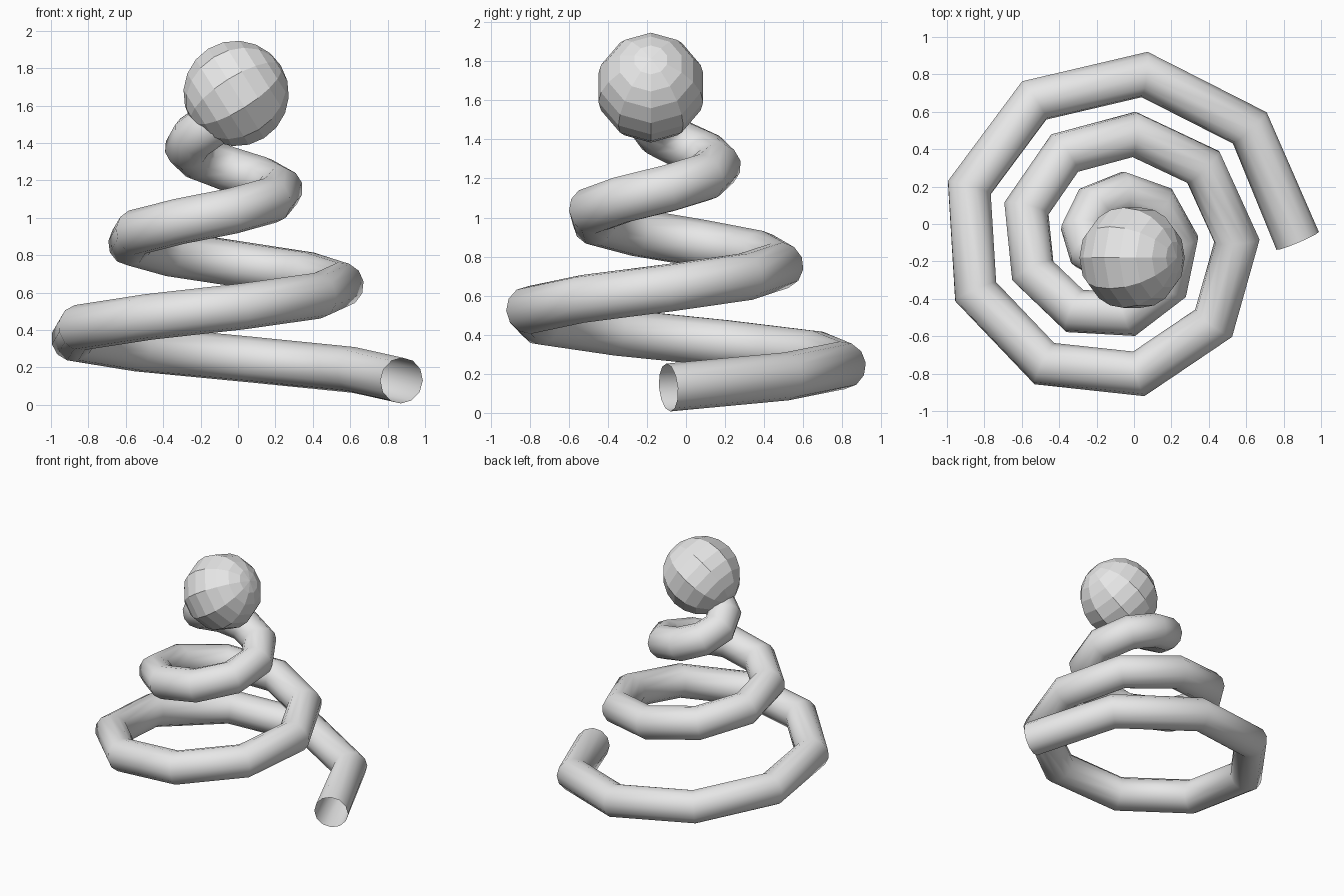
import bpy
from math import cos, sin, radians
from mathutils import Matrix

if "Cube" in bpy.data.objects:
    bpy.data.objects.remove(bpy.data.objects["Cube"], do_unlink=True)

# Single light grey material
grey = bpy.data.materials.new("light_grey")
grey.use_nodes = True
COLOUR = (0.8, 0.8, 0.8, 1)
grey.diffuse_color = COLOUR
grey.node_tree.nodes["Principled BSDF"].inputs["Base Color"].default_value = COLOUR

# Spiral path: nine straight segments per turn, three turns up to the axis
STEPS, TURNS = 9, 3
AXIS_X, AXIS_Y = -0.10, -0.09
BASE_RADIUS, BASE_Z, PITCH = 0.975, 0.13, 0.51


def spiral_point(i):
    angle = radians(360 / STEPS * i)
    r = BASE_RADIUS * (1 - i / (STEPS * TURNS))
    return (AXIS_X + r * cos(angle), AXIS_Y + r * sin(angle),
            BASE_Z + PITCH * i / STEPS)


# Coil: open round tube swept along the path
curve = bpy.data.curves.new("coil", "CURVE")
curve.dimensions = "3D"
curve.bevel_depth = 0.123
curve.bevel_resolution = 4
curve.use_fill_caps = False
spline = curve.splines.new("POLY")
spline.points.add(STEPS * TURNS)
for i, point in enumerate(spline.points):
    point.co = (*spiral_point(i), 1)
coil = bpy.data.objects.new("coil", curve)
bpy.context.collection.objects.link(coil)
bpy.ops.object.select_all(action="DESELECT")
coil.select_set(True)
bpy.context.view_layer.objects.active = coil
bpy.ops.object.convert(target="MESH")
coil = bpy.context.object
coil.name = "coil"
bpy.ops.object.shade_smooth()
coil.data.materials.clear()
coil.data.materials.append(grey)

# Ball: faceted sphere with its pole tilted up to the left side
bpy.ops.mesh.primitive_uv_sphere_add(segments=10, ring_count=10, radius=0.282)
ball = bpy.context.object
ball.name = "ball"
turn = Matrix.Rotation(radians(90), 4, "Z")
tilt = Matrix.Rotation(radians(58), 4, "Y")
ball.data.transform(tilt @ turn)
ball.location = (-0.01, -0.18, 1.665)
bpy.ops.object.shade_flat()
ball.data.materials.append(grey)
